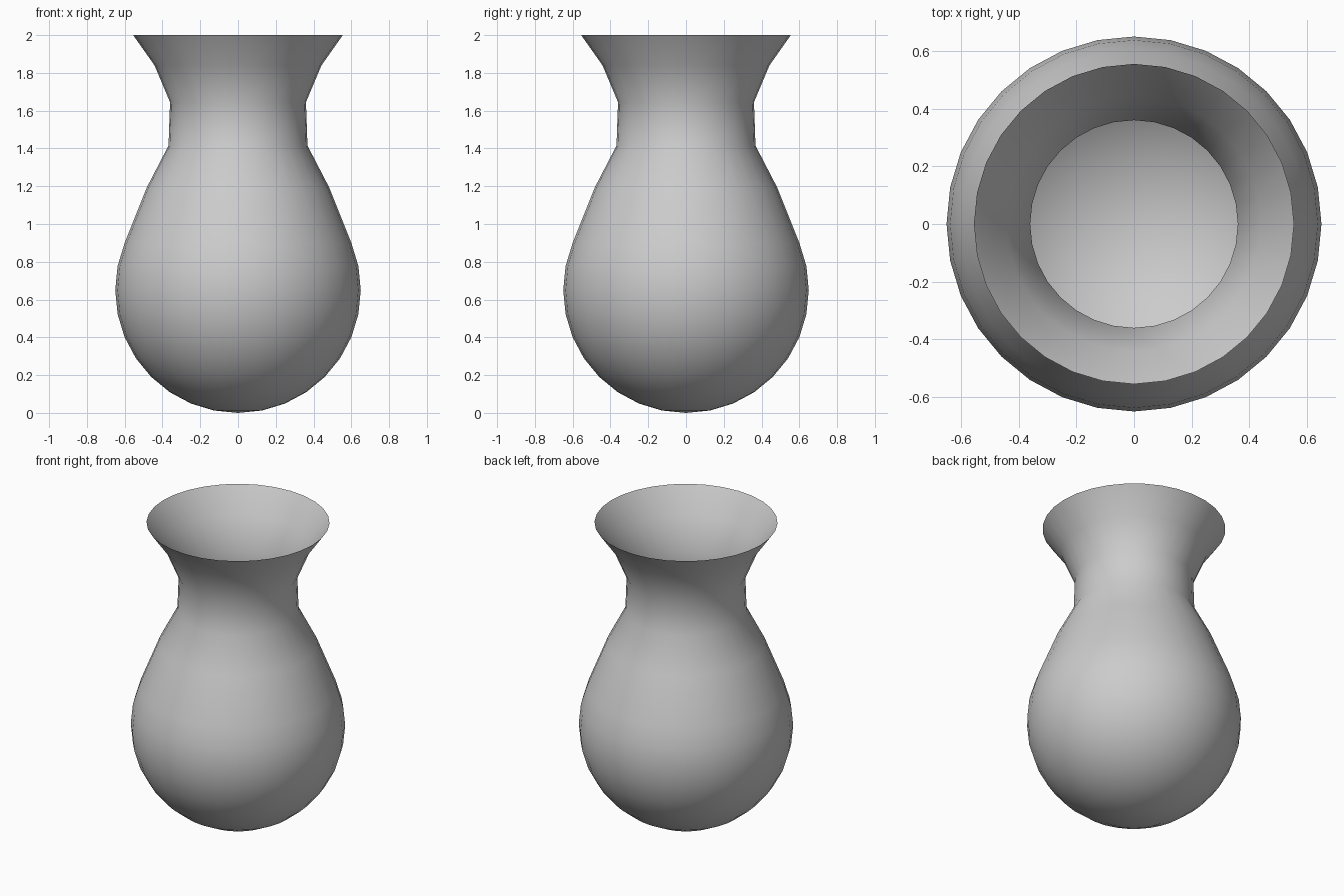
import bpy, bmesh
from math import sin, cos, pi, tau

if "Cube" in bpy.data.objects:
    bpy.data.objects.remove(bpy.data.objects["Cube"])

SEGMENTS = 32
RADIUS = 0.65

# Round belly: spherical up to just above the widest ring
profile = [(RADIUS * sin(k * pi / 16), RADIUS - RADIUS * cos(k * pi / 16)) for k in range(1, 11)]
# Shoulder, neck and flared mouth
profile += [(0.552, 1.02), (0.482, 1.195), (0.368, 1.415), (0.36, 1.645), (0.442, 1.84), (0.555, 2.0)]

# Thin open shell, lathed around z
bm = bmesh.new()
bottom = bm.verts.new((0, 0, 0))
rings = [[bm.verts.new((r * cos(tau * i / SEGMENTS), r * sin(tau * i / SEGMENTS), z))
          for i in range(SEGMENTS)] for r, z in profile]
for i in range(SEGMENTS):
    j = (i + 1) % SEGMENTS
    bm.faces.new((bottom, rings[0][j], rings[0][i]))
    for low, high in zip(rings, rings[1:]):
        bm.faces.new((low[i], low[j], high[j], high[i]))
for face in bm.faces:
    face.smooth = True

mesh = bpy.data.meshes.new("vase")
bm.to_mesh(mesh)
bm.free()
vase = bpy.data.objects.new("vase", mesh)
bpy.context.collection.objects.link(vase)
